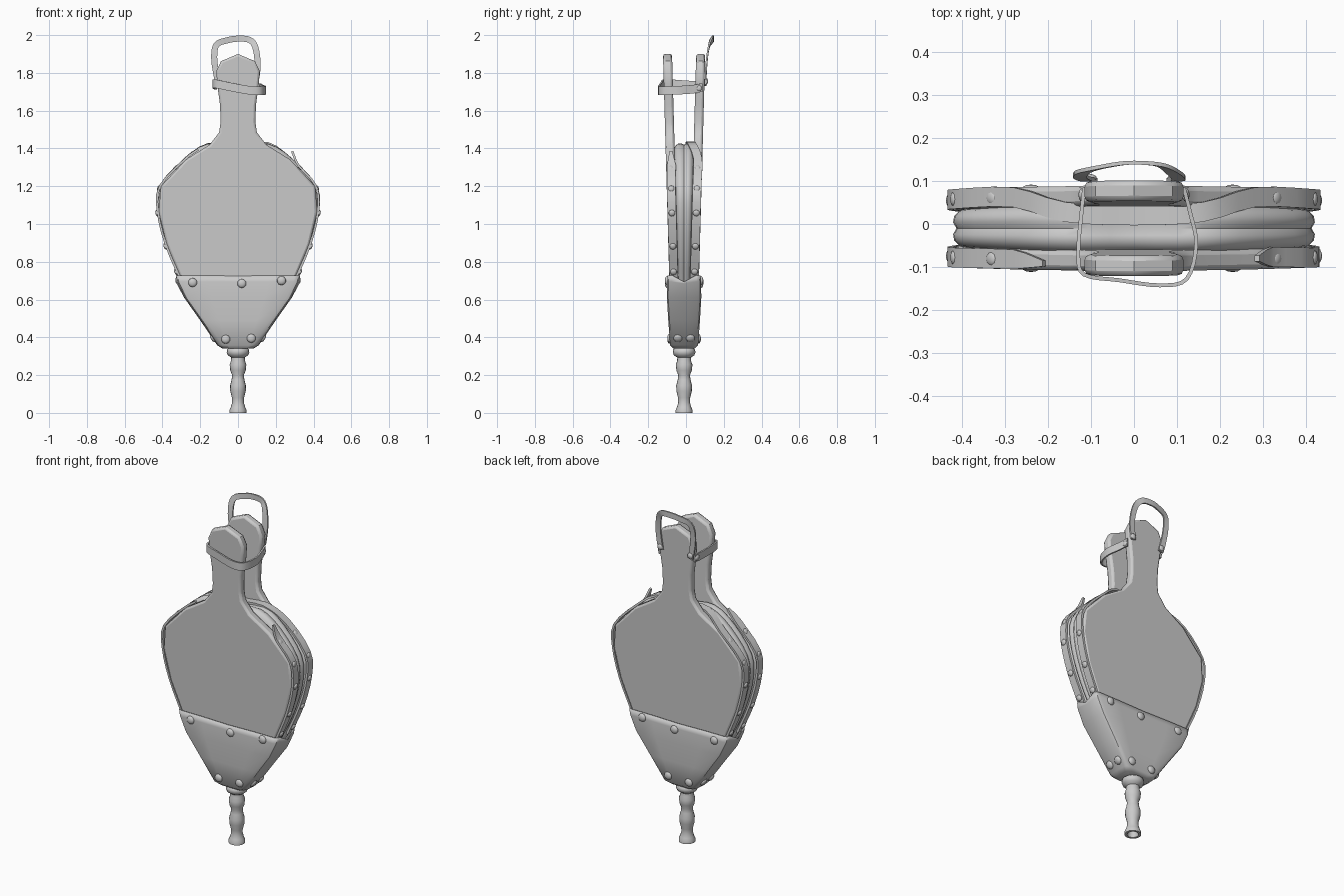
import bpy, bmesh, math
from mathutils import Vector, Matrix

if "Cube" in bpy.data.objects:
    bpy.data.objects.remove(bpy.data.objects["Cube"])

YC = -0.01          # y of the middle plane between the boards
THICK = 0.048


def outer(z):
    """Distance of a board's outer face from the middle plane (boards fan open upward)."""
    return 0.07 + 0.028 * (z - 0.4)


def finish(bm, name, angle=35):
    bmesh.ops.recalc_face_normals(bm, faces=bm.faces)
    me = bpy.data.meshes.new(name)
    bm.to_mesh(me)
    bm.free()
    ob = bpy.data.objects.new(name, me)
    bpy.context.collection.objects.link(ob)
    bpy.ops.object.select_all(action='DESELECT')
    ob.select_set(True)
    bpy.context.view_layer.objects.active = ob
    bpy.ops.object.shade_smooth_by_angle(angle=math.radians(angle))
    return ob


def loft(name, rings, cap_start=True, cap_end=True, angle=35):
    bm = bmesh.new()
    vs = [[bm.verts.new(p) for p in r] for r in rings]
    n = len(rings[0])
    for a, b in zip(vs, vs[1:]):
        for i in range(n):
            j = (i + 1) % n
            bm.faces.new((a[i], a[j], b[j], b[i]))
    if cap_start:
        bm.faces.new(vs[0])
    if cap_end:
        bm.faces.new(vs[-1])
    return finish(bm, name, angle)


def spline(pts, sub=4):
    """Catmull-Rom interpolation through the points."""
    P = [Vector(p) for p in pts]
    P = [2 * P[0] - P[1]] + P + [2 * P[-1] - P[-2]]
    out = []
    for a, b, c, d in zip(P, P[1:], P[2:], P[3:]):
        for k in range(sub):
            t = k / sub
            out.append(0.5 * (2 * b + (c - a) * t + (2 * a - 5 * b + 4 * c - d) * t * t
                              + (3 * b - a - 3 * c + d) * t ** 3))
    return out + [P[-2]]


def ribbon(name, pts, w, t, side=None, normal=None, tip=1.0, sub=4):
    """Flat leather strap along a path; tip narrows its last point."""
    path = spline(pts, sub)
    rings = []
    for i, p in enumerate(path):
        tan = (path[min(i + 1, len(path) - 1)] - path[max(i - 1, 0)]).normalized()
        if side:
            s = Vector(side)
            n = tan.cross(s).normalized()
        else:
            n = Vector(normal)
            s = tan.cross(n).normalized()
        k = len(path) - 1 - i
        s = s * w / 2 * (tip + (1 - tip) * min(1, k / 3))
        n = n * t / 2
        rings.append([p + s + n, p - s + n, p - s - n, p + s - n])
    return loft(name, rings)


def rivets(name, places, r=0.024):
    bm = bmesh.new()
    for pos, nrm in places:
        rot = Vector(nrm).to_track_quat('Z', 'Y').to_matrix().to_4x4()
        bmesh.ops.create_uvsphere(bm, u_segments=10, v_segments=6, radius=r,
                                  matrix=Matrix.Translation(pos) @ rot @ Matrix.Diagonal((1, 1, 0.5, 1)))
    return finish(bm, name, 60)


# Paddle boards
half = [(.09, 1.862), (.115, 1.81), (.11, 1.74), (.095, 1.63), (.092, 1.54), (.1, 1.485),
        (.15, 1.42), (.275, 1.342), (.408, 1.2), (.42, 1.065), (.378, .89), (.30, .705), (.1, .365)]
outline = [(0, 1.90)] + half + [(-x, z) for x, z in reversed(half)]
for name, s in (("front_board", -1), ("back_board", 1)):
    rings = [[(x, YC + s * (outer(z) - d), z) for x, z in outline] for d in (0, THICK)]
    ob = loft(name, rings)
    bev = ob.modifiers.new("soft_edges", 'BEVEL')
    bev.width, bev.segments = 0.012, 2
    bev.limit_method, bev.angle_limit = 'ANGLE', math.radians(60)

# Pleated leather bag between the boards
bag = [(.16, 1.425), (.29, 1.345), (.405, 1.2), (.418, 1.065), (.375, .89), (.29, .70), (.18, .55)]
bag = [(0, 1.41)] + bag + [(-x, z) for x, z in reversed(bag)]
bag_path = [(p.x, p.z) for p in spline([(x, 0, z) for x, z in bag + bag[:1]], 3)][:-1]
rings = []
for t, inset in ((-1, .07), (-.85, .03), (-.6, .005), (-.3, .0), (0, .018),
                 (.3, .0), (.6, .005), (.85, .03), (1, .07)):
    k = 1 - inset
    rings.append([(x * k, YC + t * (outer(z) - THICK + .004), 1.0 + (z - 1.0) * k) for x, z in bag_path])
loft("leather_bag", rings, angle=50)


# Leather edging strips along the board rims
def rim_point(x, z, s, out=0.0):
    return (x + math.copysign(out, x), YC + s * (outer(z) - .024), z)


rim = [(.30, .705), (.378, .89), (.42, 1.065), (.408, 1.2), (.275, 1.342)]
edge = [(x + .004, z + .002) for x, z in rim]
left_front = [rim_point(-x, z, -1) for x, z in edge] + [(-.21, -.092, 1.395)]
right_front = [rim_point(x, z, -1) for x, z in edge[:-1]] + [(.32, -.077, 1.31), (.287, -.08, 1.385)]
back = [rim_point(-x, z, 1) for x, z in edge]
back += [(-.16, .028, 1.422), (0, .02, 1.42), (.16, .028, 1.427)]
back += [rim_point(x, z, 1) for x, z in reversed(edge)]
for name, pts, tip in (("front_left_edging", left_front, .3), ("front_right_edging", right_front, .3),
                       ("back_edging", back, 1)):
    ribbon(name, pts, .046, .012, side=(0, 1, 0), tip=tip, sub=3)


# Studs on the edging
def rim_x(z):
    for (x0, z0), (x1, z1) in zip(rim, rim[1:]):
        if z0 <= z <= z1:
            f = (z - z0) / (z1 - z0)
            return x0 + f * (x1 - x0), Vector((z1 - z0, 0, x0 - x1)).normalized()


studs = []
for z in (.75, .885, 1.06, 1.185, 1.29):
    x, n = rim_x(z)
    for sx in (-1, 1):
        for sy in (-1, 1):
            nn = Vector((n.x * sx, 0, n.z))
            studs.append((Vector(rim_point(x * sx, z, sy)) + nn * .01, nn))
rivets("edging_studs", studs, .018)


# Leather sleeve wrapping the lower end
def sleeve_ring(hx, hy, z, dip=0.0, r=.022):
    q = [(hx, 0, -dip), (hx - .004, hy - r, 0), (hx - r * .5, hy - r * .3, 0), (hx - r * 1.4, hy, 0),
         (hx * .5, hy, 0)]
    pts = q + [(0, hy, -dip * .1)] + [(-x, y, d) for x, y, d in reversed(q)]
    pts += [(x, -y, d) for x, y, d in reversed(pts[1:-1])]
    return [(x, YC + y, z + d) for x, y, d in pts]


sleeve = loft("sleeve", [sleeve_ring(.085, .058, .342), sleeve_ring(.11, .074, .358),
                         sleeve_ring(.20, .084, .49), sleeve_ring(.285, .091, .61),
                         sleeve_ring(.325, .09, .695, .01), sleeve_ring(.332, .087, .728, .035)],
              cap_end=False, angle=45)
sol = sleeve.modifiers.new("leather_thickness", 'SOLIDIFY')
sol.thickness, sol.offset = .006, -1

# Sleeve rivets on both faces and both flanks
spots = []
for x, z, h in ((-.24, .69, .09), (.02, .685, .09), (.23, .70, .09), (-.065, .39, .077), (.07, .395, .077)):
    for s in (-1, 1):
        spots.append((Vector((x, YC + s * h, z)), (0, s, 0)))
for s in (-1, 1):
    for y in (-.043, .023):
        spots.append((Vector((s * .132, y, .395)), (s * .83, 0, -.55)))
rivets("sleeve_rivets", spots)

# Turned nozzle with a bored tip
profile = [(.03, .36), (.045, .345), (.058, .335), (.06, .32), (.054, .305), (.036, .293), (.037, .275),
           (.044, .255), (.041, .225), (.031, .2), (.034, .175), (.042, .145), (.041, .115), (.032, .08),
           (.031, .055), (.038, .03), (.045, .015), (.045, 0), (.031, 0), (.024, .03), (.022, .1)]
N = 16
loft("nozzle", [[(r * math.cos(2 * math.pi * i / N), YC + r * math.sin(2 * math.pi * i / N), z)
                 for i in range(N)] for r, z in profile], angle=50)

# Strap holding the two handles together
ribbon("handle_strap", [(-.116, .085, 1.735), (-.122, .03, 1.735), (-.13, -.07, 1.742), (-.116, -.118, 1.742),
                        (-.035, -.131, 1.725), (.06, -.143, 1.708), (.123, -.128, 1.705),
                        (.145, -.047, 1.708), (.13, .03, 1.713), (.116, .085, 1.722)],
       .045, .009, side=(0, 0, 1))

# Hanging loop on the back handle
ribbon("hanging_loop", [(-.1, .103, 1.735), (-.114, .105, 1.79), (-.126, .112, 1.88), (-.113, .124, 1.95),
                        (-.05, .138, 1.974), (0, .143, 1.981), (.06, .138, 1.975), (.092, .12, 1.935),
                        (.104, .107, 1.84), (.092, .103, 1.74)],
       .032, .009, normal=(0, 1, 0))

# Strap and loop rivets
rivets("strap_rivets", [(Vector((-.121, .068, 1.735)), (-1, 0, 0)), (Vector((.121, .068, 1.718)), (1, 0, 0)),
                        (Vector((-.103, .108, 1.755)), (0, 1, 0)), (Vector((.094, .108, 1.755)), (0, 1, 0))],
       .017)
